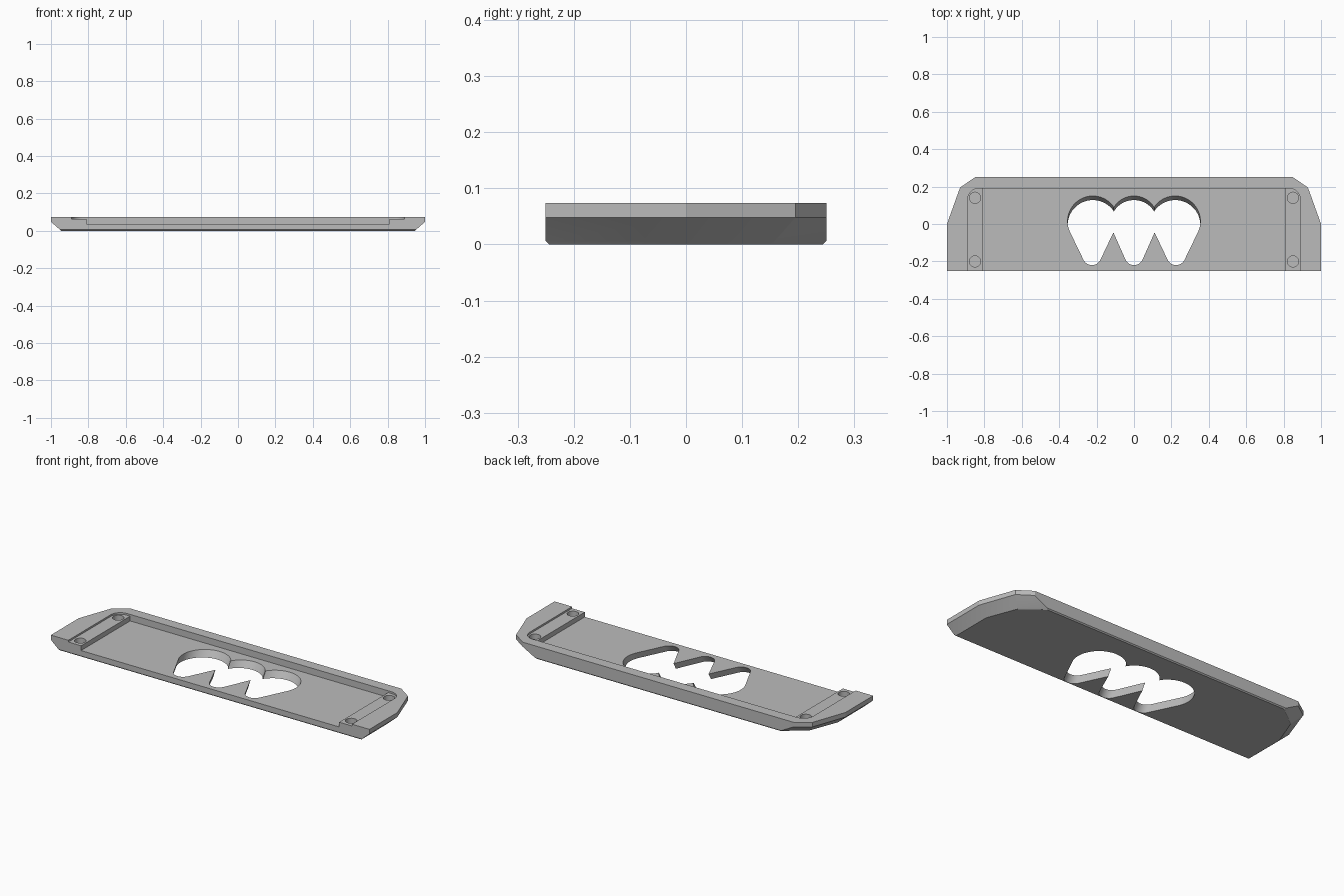
import bpy, bmesh
from math import cos, sin, radians

cube = bpy.data.objects.get("Cube")
if cube:
    bpy.data.objects.remove(cube, do_unlink=True)

grey = bpy.data.materials.new("mid_grey")
grey.use_nodes = True
grey.diffuse_color = (0.5, 0.5, 0.5, 1)
grey.node_tree.nodes["Principled BSDF"].inputs["Base Color"].default_value = (0.5, 0.5, 0.5, 1)


def arc(cx, cy, r, a0, a1, n):
    angles = [radians(a0 + (a1 - a0) * i / n) for i in range(n + 1)]
    return [(cx + r * cos(a), cy + r * sin(a)) for a in angles]


def mirrored(half):
    """Close a right-hand outline with its reflection in x."""
    return half + [(-x, y) for x, y in reversed(half) if abs(x) > 1e-5]


def loft(name, levels):
    """Solid through stacked outlines, given as (z, points)."""
    bm = bmesh.new()
    rings = [[bm.verts.new((x, y, z)) for x, y in pts] for z, pts in levels]
    for low, high in zip(rings, rings[1:]):
        for i in range(len(low)):
            j = (i + 1) % len(low)
            bm.faces.new((low[i], low[j], high[j], high[i]))
    bm.faces.new(rings[0])
    bm.faces.new(rings[-1])
    bmesh.ops.recalc_face_normals(bm, faces=bm.faces)
    mesh = bpy.data.meshes.new(name)
    bm.to_mesh(mesh)
    bm.free()
    mesh.materials.append(grey)
    obj = bpy.data.objects.new(name, mesh)
    bpy.context.collection.objects.link(obj)
    return obj


# Plate: upright rim above, sloped ends below, thin chamfer round the base
rim = [(1, -0.25), (1, 0), (0.93, 0.195), (0.85, 0.25)]
lower = [(0.952, -0.25), (0.952, -0.008), (0.89, 0.158), (0.772, 0.25)]
base = [(0.946, -0.244), (0.946, -0.01), (0.884, 0.152), (0.765, 0.244)]
plate = loft("base_plate", [(0, mirrored(base)), (0.006, mirrored(lower)),
                            (0.048, mirrored(rim)), (0.074, mirrored(rim))])

# Shallow shelf with rounded back corners, and deeper tray, both open in front
shelf = mirrored([(0.89, -0.4)] + arc(0.83, 0.13, 0.06, 0, 90, 10))
tray = mirrored([(0.81, -0.4), (0.81, 0.19)])
cutters = [loft("shelf_cutter", [(0.064, shelf), (0.15, shelf)]),
           loft("tray_cutter", [(0.037, tray), (0.15, tray)])]

# Three-lobed opening, leaning towards the back as it rises
lobes = mirrored(arc(0, 0.024, 0.126, 90, 30, 10)
                 + arc(0.22, 0.015, 0.135, 144, -25, 28)
                 + arc(0.225, -0.17, 0.05, -25, -155, 12)
                 + [(0.11, -0.045)]
                 + arc(0, -0.17, 0.05, -25, -90, 6))
cutters.append(loft("opening_cutter", [
    (z, [(x, y + 0.6 * (z - 0.037)) for x, y in lobes]) for z in (-0.02, 0.06)]))

# Blind screw holes in the shelves
for x in (-0.85, 0.85):
    for y in (-0.2, 0.14):
        ring = arc(x, y, 0.03, 0, 360, 24)[:-1]
        cutters.append(loft("screw_hole_cutter", [(0.03, ring), (0.15, ring)]))

for cutter in cutters:
    cutter.hide_render = True
    mod = plate.modifiers.new(cutter.name, "BOOLEAN")
    mod.operation = "DIFFERENCE"
    mod.solver = "EXACT"
    mod.object = cutter

# Bake the cuts and drop the cutters
bpy.context.view_layer.update()
graph = bpy.context.evaluated_depsgraph_get()
result = bpy.data.meshes.new_from_object(plate.evaluated_get(graph))
plate.modifiers.clear()
plate.data = result
for cutter in cutters:
    bpy.data.objects.remove(cutter, do_unlink=True)

bpy.ops.object.select_all(action="DESELECT")
plate.select_set(True)
bpy.context.view_layer.objects.active = plate
bpy.ops.object.shade_smooth_by_angle(angle=radians(18))
